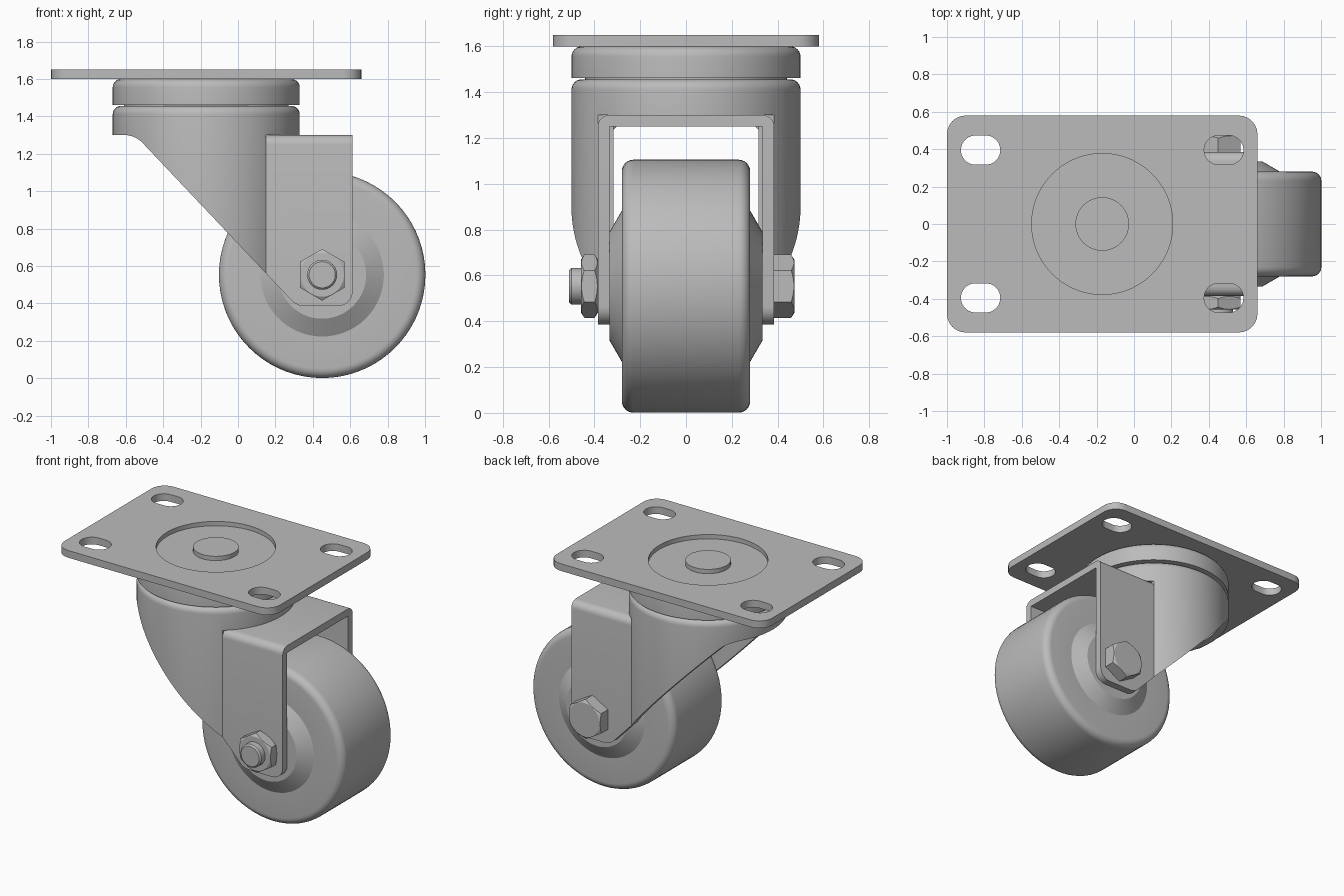
import bpy, bmesh, math
from mathutils import Vector, Matrix

if "Cube" in bpy.data.objects:
    bpy.data.objects.remove(bpy.data.objects["Cube"], do_unlink=True)

GREY = (0.5, 0.5, 0.5, 1)
steel = bpy.data.materials.new("steel_grey")
steel.use_nodes = True
steel.diffuse_color = GREY
steel.node_tree.nodes["Principled BSDF"].inputs["Base Color"].default_value = GREY

SWIVEL_X = -0.17
AXLE = Vector((0.45, 0, 0.553))


def add_object(name, bm):
    bmesh.ops.remove_doubles(bm, verts=bm.verts, dist=1e-5)
    bmesh.ops.recalc_face_normals(bm, faces=bm.faces)
    mesh = bpy.data.meshes.new(name)
    bm.to_mesh(mesh)
    bm.free()
    mesh.materials.append(steel)
    ob = bpy.data.objects.new(name, mesh)
    bpy.context.collection.objects.link(ob)
    return ob


def smooth(ob, degrees=32):
    bpy.ops.object.select_all(action="DESELECT")
    ob.select_set(True)
    bpy.context.view_layer.objects.active = ob
    bpy.ops.object.shade_smooth_by_angle(angle=math.radians(degrees))


def round_corners(points, steps=6):
    """Points are (u, v, radius); corners with a radius become arcs."""
    out = []
    for i, (u, v, r) in enumerate(points):
        p = Vector((u, v))
        if not r:
            out.append(p)
            continue
        a = (Vector(points[i - 1][:2]) - p).normalized()
        b = (Vector(points[(i + 1) % len(points)][:2]) - p).normalized()
        half = a.angle(b) / 2
        centre = p + (a + b).normalized() * r / math.sin(half)
        start = p + a * r / math.tan(half) - centre
        end = p + b * r / math.tan(half) - centre
        sweep = math.pi - 2 * half
        for k in range(steps + 1):
            t = k / steps
            out.append(centre + (start * math.sin((1 - t) * sweep)
                                 + end * math.sin(t * sweep)) / math.sin(sweep))
    return out


def prism(name, outline, axis, low, high):
    """Extrude a closed outline along one axis."""
    place = {"x": lambda p: (low, p.x, p.y),
             "y": lambda p: (p.x, low, p.y),
             "z": lambda p: (p.x, p.y, low)}[axis]
    bm = bmesh.new()
    face = bm.faces.new([bm.verts.new(place(p)) for p in outline])
    moved = bmesh.ops.extrude_face_region(bm, geom=[face])["geom"]
    step = Vector([high - low if axis == c else 0 for c in "xyz"])
    bmesh.ops.translate(bm, vec=step,
                        verts=[v for v in moved if isinstance(v, bmesh.types.BMVert)])
    return add_object(name, bm)


def lathe(name, profile, matrix, segments=72):
    """Spin (radius, height) points around local z."""
    bm = bmesh.new()
    verts = [bm.verts.new((p.x, 0, p.y)) for p in profile]
    edges = [bm.edges.new(pair) for pair in zip(verts, verts[1:])]
    bmesh.ops.spin(bm, geom=verts + edges, axis=(0, 0, 1), cent=(0, 0, 0),
                   steps=segments, angle=math.tau)
    bmesh.ops.transform(bm, matrix=matrix, verts=bm.verts)
    return add_object(name, bm)


def cut(ob, tool, operation="DIFFERENCE"):
    mod = ob.modifiers.new("cut", "BOOLEAN")
    mod.object, mod.operation, mod.solver = tool, operation, "EXACT"
    bpy.context.view_layer.objects.active = ob
    bpy.ops.object.modifier_apply(modifier=mod.name)
    bpy.data.objects.remove(tool, do_unlink=True)


def rectangle(cx, cy, w, h, r, steps=6):
    return round_corners([(cx + sx * w / 2, cy + sy * h / 2, r)
                          for sx, sy in ((-1, -1), (1, -1), (1, 1), (-1, 1))], steps)


swivel = Matrix.Translation((SWIVEL_X, 0, 0))
# local +z points to -y
axle = Matrix.Translation(AXLE) @ Matrix.Rotation(math.pi / 2, 4, "X")

# Mounting plate with four slots and a central opening
plate = prism("mounting_plate", rectangle(SWIVEL_X, 0, 1.66, 1.16, 0.1), "z", 1.6, 1.65)
for x in (-0.82, 0.48):
    for y in (-0.395, 0.395):
        cut(plate, prism("slot", rectangle(x, y, 0.21, 0.156, 0.0775, 10), "z", 1.5, 1.7))
circle = [Vector((SWIVEL_X + 0.377 * math.cos(a), 0.377 * math.sin(a)))
          for a in (math.tau * i / 72 for i in range(72))]
cut(plate, prism("opening", circle, "z", 1.5, 1.7))
smooth(plate)

# Upper bearing race with the dish floor inside the plate opening
smooth(lathe("upper_race", round_corners([
    (0, 1.62, 0), (0.377, 1.62, 0), (0.377, 1.6, 0), (0.5, 1.6, 0.045),
    (0.5, 1.462, 0), (0, 1.462, 0)]), swivel))
smooth(lathe("king_pin", round_corners([
    (0, 1.65, 0), (0.143, 1.65, 0), (0.143, 1.61, 0), (0, 1.61, 0)]), swivel))
smooth(lathe("bearing_neck", round_corners([
    (0, 1.47, 0), (0.44, 1.47, 0), (0.44, 1.44, 0), (0, 1.44, 0)]), swivel))

# Swivel housing: a hollow drum trimmed by a sloping side outline
housing = lathe("swivel_housing", round_corners([
    (0, 1.456, 0), (0.5, 1.456, 0.045), (0.5, 0.3, 0), (0.45, 0.3, 0),
    (0.45, 1.406, 0), (0, 1.406, 0)]), swivel, 96)
side = round_corners([(-0.8, 1.6, 0), (-0.8, 1.3, 0), (-0.55, 1.3, 0.13),
                      (0.15, 0.56, 0), (0.15, 1.3, 0), (0.5, 1.3, 0), (0.5, 1.6, 0)])
cut(housing, prism("side_outline", side, "y", -0.8, 0.8), "INTERSECT")
smooth(housing)

# Fork bracket: an upside-down channel with shaped leg ends
channel = round_corners([(-0.385, 0.2, 0), (-0.385, 1.3, 0.05), (0.385, 1.3, 0.05),
                         (0.385, 0.2, 0), (0.335, 0.2, 0), (0.335, 1.25, 0),
                         (-0.335, 1.25, 0), (-0.335, 0.2, 0)])
fork = prism("fork_bracket", channel, "x", 0.148, 0.613)
legs = round_corners([(0.1, 1.5, 0), (0.1, 0.613, 0), (0.315, 0.385, 0.1),
                      (0.613, 0.385, 0.08), (0.613, 1.5, 0)])
cut(fork, prism("leg_outline", legs, "y", -0.8, 0.8), "INTERSECT")
smooth(fork)

# Wheel with rounded tread edges and conical hub bosses
wheel = round_corners([(0, 0.335, 0), (0.235, 0.335, 0), (0.33, 0.28, 0),
                       (0.552, 0.28, 0.05), (0.552, -0.28, 0.05),
                       (0.33, -0.28, 0), (0.235, -0.335, 0), (0, -0.335, 0)])
smooth(lathe("wheel", wheel, axle), 28)

# Axle bolt shank with a chamfered end
smooth(lathe("axle_bolt", round_corners([
    (0, 0.51, 0), (0.07, 0.51, 0), (0.08, 0.5, 0), (0.08, -0.4, 0), (0, -0.4, 0)]),
    axle, 48))


# Hexagons with their corners turned off by a chamfered disc
def hexagon(name, low, high, chamfer_low, chamfer_high):
    corners = [Vector((AXLE.x + 0.138 * math.sin(a), AXLE.z + 0.138 * math.cos(a)))
               for a in (math.tau * i / 6 for i in range(6))]
    ob = prism(name, corners, "y", -low, -high)
    disc = [(0, high + 0.001, 0), (0.115 if chamfer_high else 0.2, high + 0.001, 0),
            (0.15, high - 0.022, 0) if chamfer_high else (0.2, high, 0),
            (0.15, low + 0.022, 0) if chamfer_low else (0.2, low, 0),
            (0.115 if chamfer_low else 0.2, low - 0.001, 0), (0, low - 0.001, 0)]
    cut(ob, lathe("turned_disc", round_corners(disc), axle, 48), "INTERSECT")
    smooth(ob, 20)


hexagon("axle_nut", 0.385, 0.458, True, True)
hexagon("bolt_head", -0.473, -0.385, True, False)
